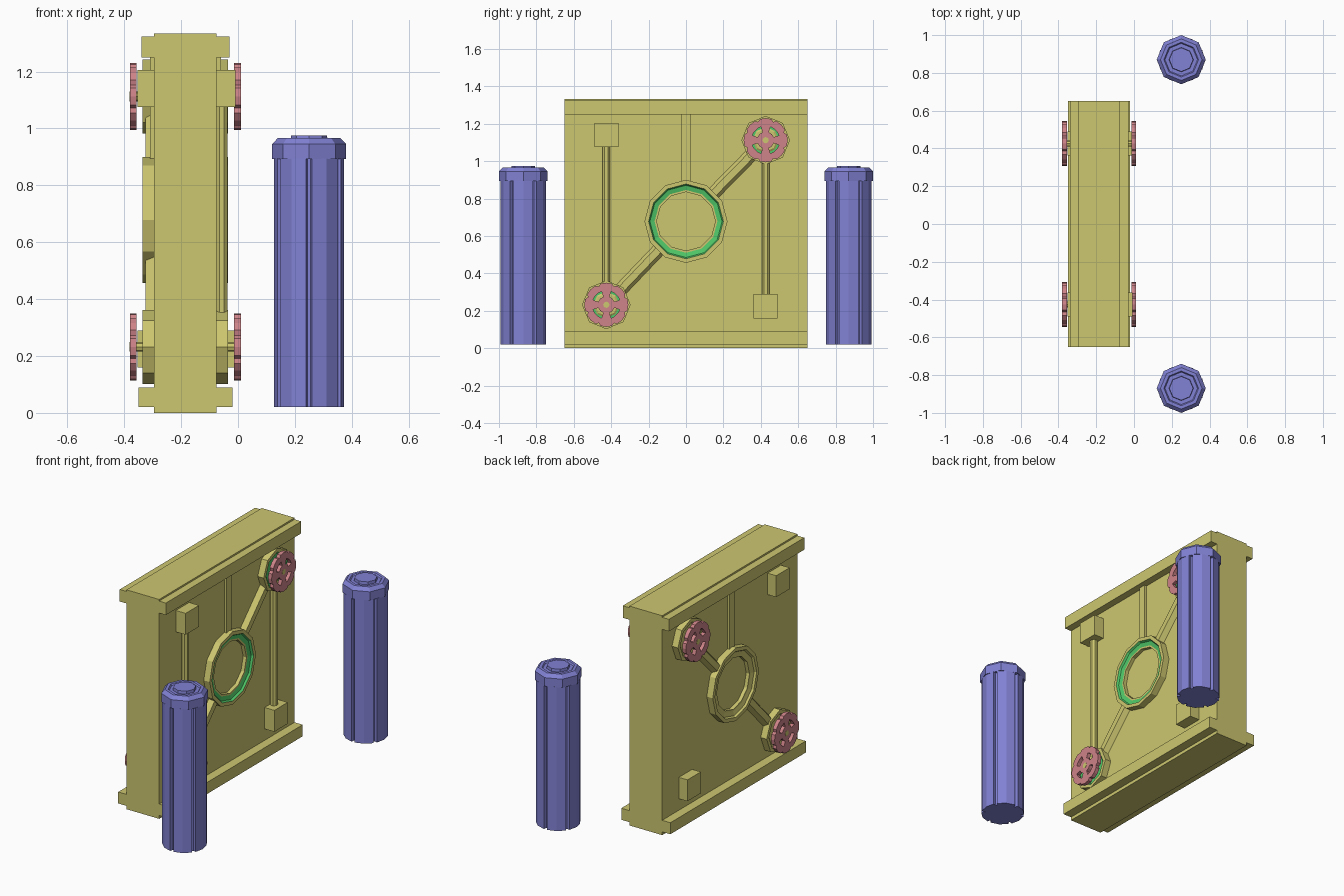
import bpy, bmesh, math
from mathutils import Matrix, Vector

if "Cube" in bpy.data.objects:
    bpy.data.objects.remove(bpy.data.objects["Cube"])


def material(name, r, g, b):
    m = bpy.data.materials.new(name)
    m.diffuse_color = (r, g, b, 1)
    m.use_nodes = True
    m.node_tree.nodes["Principled BSDF"].inputs["Base Color"].default_value = m.diffuse_color
    return m


OLIVE = material("olive yellow", 0.61, 0.57, 0.16)
BLUE = material("violet blue", 0.22, 0.22, 0.66)
PINK = material("dusty pink", 0.62, 0.23, 0.25)
GREEN = material("green", 0.08, 0.58, 0.14)


def finish(bm, name, mats, matrix=None):
    if matrix:
        bm.transform(matrix)
    bmesh.ops.recalc_face_normals(bm, faces=bm.faces)
    me = bpy.data.meshes.new(name)
    bm.to_mesh(me)
    bm.free()
    for m in mats:
        me.materials.append(m)
    ob = bpy.data.objects.new(name, me)
    bpy.context.collection.objects.link(ob)
    return ob


def prism(name, pts, depth, mat, matrix):
    """Extrude a local XY outline along local Z."""
    bm = bmesh.new()
    f = bm.faces.new([bm.verts.new((x, y, 0)) for x, y in pts])
    g = bmesh.ops.extrude_face_region(bm, geom=[f])
    bmesh.ops.translate(bm, vec=(0, 0, depth),
                        verts=[v for v in g["geom"] if isinstance(v, bmesh.types.BMVert)])
    return finish(bm, name, [mat], matrix)


def box(name, lo, hi, mat):
    return prism(name, [(lo[0], lo[1]), (hi[0], lo[1]), (hi[0], hi[1]), (lo[0], hi[1])],
                 hi[2] - lo[2], mat, Matrix.Translation((0, 0, lo[2])))


def lathe(name, profile, sides, mats, matrix, closed=False, green=None):
    """Revolve (radius, height) points; 'green' is a radius range that takes slot 1."""
    bm = bmesh.new()
    rings = [[bm.verts.new((r * math.cos(a), r * math.sin(a), h))
              for a in (2 * math.pi * i / sides for i in range(sides))] for r, h in profile]
    pairs = list(zip(rings, rings[1:]))
    if closed:
        pairs.append((rings[-1], rings[0]))
    else:
        bm.faces.new(rings[0])
        bm.faces.new(rings[-1])
    for n, (a, b) in enumerate(pairs):
        mid = (profile[n][0] + profile[(n + 1) % len(profile)][0]) / 2
        for i in range(sides):
            j = (i + 1) % sides
            f = bm.faces.new((a[i], a[j], b[j], b[i]))
            if green and green[0] < mid < green[1]:
                f.material_index = 1
    return finish(bm, name, mats, matrix)


def polar(r, a):
    return (r * math.cos(a), r * math.sin(a))


def side_frame(side, y, z):
    """Local X -> y, local Y -> z, local Z -> outward from the wall face."""
    x = -0.075 if side > 0 else -0.295
    return Matrix(((0, 0, side, x), (1, 0, 0, y), (0, 1, 0, z), (0, 0, 0, 1)))


def wheel(name, side, y, z):
    """Notched disc with four curved slots."""
    cu = bpy.data.curves.new(name, "CURVE")
    cu.dimensions = "2D"
    cu.fill_mode = "BOTH"
    cu.extrude = 0.012
    lobes = [polar(r, math.pi / 4 * k + math.radians(d)) for k in range(8)
             for d, r in ((-22.5, 0.106), (-15, 0.117), (0, 0.118), (15, 0.117))]
    loops = [lobes]
    for k in range(4):
        c = math.pi / 4 + k * math.pi / 2
        loops.append([polar(0.076, c + math.radians(d)) for d in (-25, -9, 9, 25)]
                     + [polar(0.046, c + math.radians(d)) for d in (25, 0, -25)])
    for pts in loops:
        s = cu.splines.new("POLY")
        s.points.add(len(pts) - 1)
        for p, (u, v) in zip(s.points, pts):
            p.co = (u, v, 0, 1)
        s.use_cyclic_u = True
    tmp = bpy.data.objects.new(name + " outline", cu)
    bpy.context.collection.objects.link(tmp)
    dg = bpy.context.evaluated_depsgraph_get()
    me = bpy.data.meshes.new_from_object(tmp.evaluated_get(dg))
    bpy.data.objects.remove(tmp)
    bm = bmesh.new()
    bm.from_mesh(me)
    bmesh.ops.remove_doubles(bm, verts=bm.verts, dist=1e-5)
    for f in bm.faces:
        f.smooth = False
        f.material_index = 0
    finish(bm, name, [PINK], side_frame(side, y, z) @ Matrix.Translation((0, 0, 0.073)))


# Wall slab with top and bottom trim, as one section run along y
half = [(0.11, 0), (0.11, 0.02), (0.165, 0.02), (0.165, 0.09), (0.11, 0.09),
        (0.11, 1.25), (0.155, 1.25), (0.155, 1.323), (0.11, 1.323), (0.11, 1.333)]
outline = half + [(-x, z) for x, z in reversed(half)]
prism("wall", outline, 1.3, OLIVE,
      Matrix(((1, 0, 0, -0.185), (0, 0, 1, -0.65), (0, 1, 0, 0), (0, 0, 0, 1))))

RING_Z = 0.678
HUBS = [("lower", -1, 0.232), ("upper", 1, 1.112)]
for side, label in ((1, "right"), (-1, "left")):
    accent = GREEN if side > 0 else OLIVE
    # Central ring with inset band
    lathe(label + " ring",
          [(0.222, 0), (0.222, 0.04), (0.2, 0.04), (0.193, 0.028), (0.168, 0.022),
           (0.157, 0.022), (0.157, 0)],
          12, [OLIVE, accent], side_frame(side, 0, RING_Z), True, (0.165, 0.199))
    # Upright rib from ring to top trim
    x0 = -0.075 if side > 0 else -0.295
    box(label + " rib", (min(x0, x0 + side * 0.015), -0.024, 0.88),
        (max(x0, x0 + side * 0.015), 0.024, 1.255), OLIVE)
    for pos, s, z in HUBS:
        y = 0.426 * s
        frame = side_frame(side, y, z)
        # Hub, accent band and axle
        lathe(f"{label} {pos} hub",
              [(0.13, 0), (0.13, 0.04), (0.108, 0.04), (0.1, 0.034), (0.07, 0.034), (0.06, 0.04)],
              8, [OLIVE, accent], frame, False, (0.069, 0.107))
        lathe(f"{label} {pos} axle", [(0.017, 0.03), (0.017, 0.086)], 8, [OLIVE], frame)
        wheel(f"{label} {pos} wheel", side, y, z)
        # Chamfered diagonal arm between hub and ring
        a = Vector((0, y, z))
        b = Vector((0, 0, RING_Z))
        along = (b - a).normalized()
        out = Vector((side, 0, 0))
        across = along.cross(out)
        start = a + along * 0.1 + Vector((x0, 0, 0))
        m = Matrix.Identity(4)
        for i, col in enumerate((across, out, along, start)):
            for k in range(3):
                m[k][i] = col[k]
        prism(f"{label} {pos} arm", [(-0.035, 0), (0.035, 0), (0.018, 0.03), (-0.018, 0.03)],
              (b - a).length - 0.1 - 0.205, OLIVE, m)
        # Square block opposite each hub
        bz = 1.14 if s < 0 else 0.225
        x1 = x0 + side * (0.066 if side > 0 else 0.058)
        box(f"{label} {pos} block", (min(x0, x1), y - 0.064, bz - 0.065),
            (max(x0, x1), y + 0.064, bz + 0.065), OLIVE)
        # Pipe joining block and hub, right face only
        if side > 0:
            lo, hi = sorted((bz, z))
            lathe(pos + " pipe", [(0.022, 0), (0.022, hi - lo - 0.1)], 8, [OLIVE],
                  Matrix.Translation((-0.057, y, lo + 0.05)) @ Matrix.Rotation(math.pi / 8, 4, "Z"))

# Two fluted columns with octagonal caps
for s, label in ((-1, "front"), (1, "back")):
    base = Matrix.Translation((0.25, 0.87 * s, 0))
    flutes = [polar(r, math.pi / 3 * k + math.radians(d)) for k in range(6)
              for d, r in ((-25, 0.123), (0, 0.123), (25, 0.123), (27, 0.104), (33, 0.104))]
    prism(label + " column shaft", flutes, 0.875, BLUE, base @ Matrix.Translation((0, 0, 0.02)))
    lathe(label + " column cap",
          [(0.13, 0.893), (0.13, 0.945), (0.11, 0.966), (0.092, 0.966), (0.086, 0.958),
           (0.065, 0.958), (0.063, 0.975)], 8, [BLUE], base)
